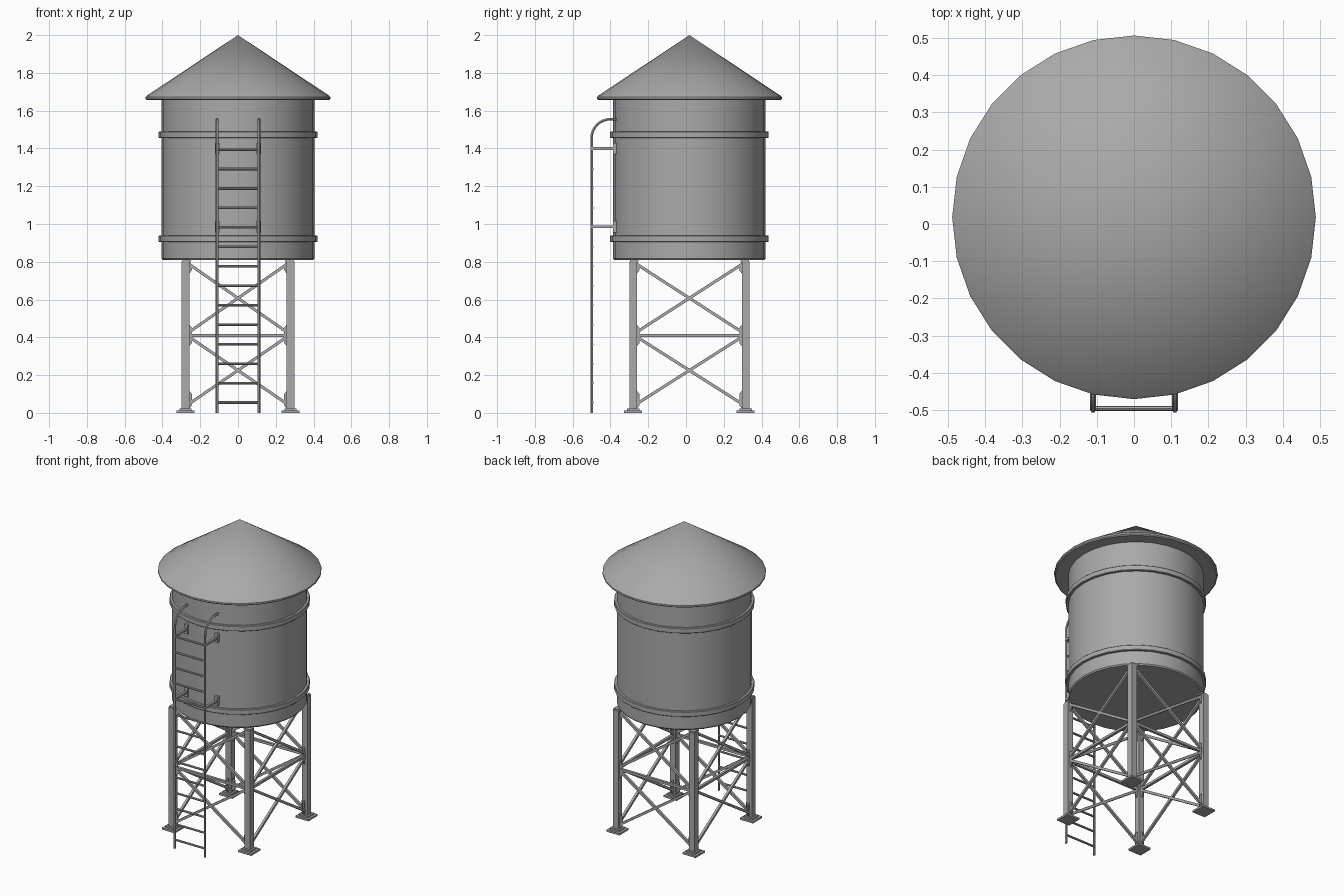
import bpy, bmesh, math
from mathutils import Vector

if "Cube" in bpy.data.objects:
    bpy.data.objects.remove(bpy.data.objects["Cube"])

CY = 0.018            # tower axis in y
LX, LY = 0.278, 0.298  # leg spacing from the axis

steel = bpy.data.materials.new("grey_steel")
steel.use_nodes = True
steel.diffuse_color = (0.4, 0.4, 0.4, 1)
steel.node_tree.nodes["Principled BSDF"].inputs["Base Color"].default_value = (0.4, 0.4, 0.4, 1)


def finish(name, bm, smooth=False):
    bmesh.ops.recalc_face_normals(bm, faces=bm.faces)
    mesh = bpy.data.meshes.new(name)
    bm.to_mesh(mesh)
    bm.free()
    mesh.materials.append(steel)
    obj = bpy.data.objects.new(name, mesh)
    bpy.context.collection.objects.link(obj)
    if smooth:
        bpy.ops.object.select_all(action="DESELECT")
        obj.select_set(True)
        bpy.context.view_layer.objects.active = obj
        bpy.ops.object.shade_smooth_by_angle(angle=math.radians(35))
    return obj


def lathe(name, profile, sides=28):
    """Spin an (r, z) profile round the tower axis."""
    bm = bmesh.new()
    verts = [bm.verts.new((r, CY, z)) for r, z in profile]
    edges = [bm.edges.new(pair) for pair in zip(verts, verts[1:])]
    bmesh.ops.spin(bm, geom=verts + edges, cent=(0, CY, 0), axis=(0, 0, 1),
                   angle=math.tau, steps=sides, use_duplicate=False)
    bmesh.ops.remove_doubles(bm, verts=bm.verts, dist=0.0005)
    return finish(name, bm, True)


def box(bm, centre, size):
    made = bmesh.ops.create_cube(bm, size=1)["verts"]
    bmesh.ops.scale(bm, vec=size, verts=made)
    bmesh.ops.translate(bm, vec=centre, verts=made)


def bar(bm, a, b, radius, sides=4):
    """Straight bar between two points."""
    a, b = Vector(a), Vector(b)
    made = bmesh.ops.create_cone(bm, cap_ends=True, segments=sides, radius1=radius,
                                 radius2=radius, depth=(b - a).length)["verts"]
    turn = (b - a).to_track_quat("Z", "Y").to_matrix()
    if sides == 4:
        spin = Vector((1, 1, 0)).normalized()
        side = Vector((-1, 1, 0)).normalized()
        for v in made:
            v.co = Vector((v.co.dot(spin), v.co.dot(side), v.co.z))
    bmesh.ops.rotate(bm, cent=(0, 0, 0), matrix=turn, verts=made)
    bmesh.ops.translate(bm, vec=(a + b) / 2, verts=made)


def plate(bm, points, thickness):
    """Flat polygon given a thickness across its plane."""
    face = bm.faces.new([bm.verts.new(p) for p in points])
    face.normal_update()
    shift = face.normal * thickness
    bmesh.ops.translate(bm, vec=-shift / 2, verts=face.verts)
    top = bmesh.ops.extrude_face_region(bm, geom=[face], use_keep_orig=True)["geom"]
    bmesh.ops.translate(bm, vec=shift, verts=[v for v in top if isinstance(v, bmesh.types.BMVert)])


# Tank, bands and roof
lathe("tank", [(0, 0.81), (0.398, 0.81), (0.404, 0.818), (0.404, 1.665), (0, 1.665)])
for name, z in (("lower_band", 0.922), ("upper_band", 1.472)):
    lathe(name, [(0.40, z - 0.017), (0.417, z - 0.017), (0.42, z - 0.014),
                 (0.42, z + 0.014), (0.417, z + 0.017), (0.40, z + 0.017)])
lathe("roof", [(0, 1.66), (0.482, 1.656), (0.489, 1.662), (0.489, 1.672),
               (0.482, 1.68), (0, 2.0)])

# Legs with feet and top caps
for sx, side in ((-1, "right"), (1, "left")):
    for sy, end in ((-1, "front"), (1, "back")):
        x, y = sx * LX, CY + sy * LY
        bm = bmesh.new()
        box(bm, (x, y, 0.41), (0.04, 0.04, 0.784))
        box(bm, (x - sx * 0.006, y - sy * 0.006, 0.806), (0.045, 0.045, 0.01))
        finish(f"{end}_{side}_leg", bm)
        bm = bmesh.new()
        box(bm, (x, y, 0.006), (0.095, 0.095, 0.012))
        box(bm, (x, y, 0.016), (0.065, 0.065, 0.012))
        finish(f"{end}_{side}_foot", bm)

# Cross bracing and gussets on the four sides
SIDES = {
    "front": (LX, lambda u, z: (u, CY - LY, z)),
    "back": (LX, lambda u, z: (u, CY + LY, z)),
    "right": (LY, lambda u, z: (-LX, CY + u, z)),
    "left": (LY, lambda u, z: (LX, CY + u, z)),
}
for name, (half, at) in SIDES.items():
    bm = bmesh.new()
    w = half - 0.015
    bar(bm, at(-w, 0.41), at(w, 0.41), 0.0115)
    for low, high in ((0.045, 0.405), (0.425, 0.79)):
        bar(bm, at(-w, low), at(w, high), 0.011)
        bar(bm, at(-w, high), at(w, low), 0.011)
    finish(f"{name}_braces", bm)

    bm = bmesh.new()
    for s in (-1, 1):
        outer, inner = s * w, s * (half - 0.034)
        for low, high in ((0.025, 0.115), (0.355, 0.465), (0.74, 0.80)):
            plate(bm, [at(outer, low), at(s * (half - 0.022), low),
                       at(inner, low + 0.015), at(inner, high - 0.015),
                       at(s * (half - 0.022), high), at(outer, high)], 0.008)
    finish(f"{name}_gussets", bm)

# Ladder rails, hooked over towards the tank
RX, RY, BEND = 0.11, -0.5, 0.1
for s, side in ((-1, "right"), (1, "left")):
    path = [(RY, 0)]
    for i in range(9):
        t = math.pi / 2 * i / 8
        path.append((RY + BEND * (1 - math.cos(t)), 1.455 + BEND * math.sin(t)))
    path.append((-0.368, 1.555))
    curve = bpy.data.curves.new("rail_path", "CURVE")
    curve.dimensions = "3D"
    curve.bevel_depth = 0.0078
    curve.bevel_resolution = 1
    curve.use_fill_caps = True
    spline = curve.splines.new("POLY")
    spline.points.add(len(path) - 1)
    for point, (y, z) in zip(spline.points, path):
        point.co = (s * RX, y, z, 1)
    temp = bpy.data.objects.new("rail_path", curve)
    bpy.context.collection.objects.link(temp)
    bpy.context.view_layer.update()
    shape = temp.evaluated_get(bpy.context.evaluated_depsgraph_get())
    bm = bmesh.new()
    bm.from_mesh(shape.to_mesh())
    bpy.data.objects.remove(temp)
    finish(f"{side}_ladder_rail", bm, True)

    # Stand-off brackets and their wall plates
    bm = bmesh.new()
    for z in (0.985, 1.40):
        bar(bm, (s * RX, RY, z), (s * RX, -0.37, z), 0.0105)
        box(bm, (s * RX, -0.377, z), (0.024, 0.02, 0.06))
    finish(f"{side}_ladder_brackets", bm)

# Ladder rungs
bm = bmesh.new()
for i in range(14):
    z = 0.055 + 0.103 * i
    bar(bm, (-RX, RY + 0.004, z), (RX, RY + 0.004, z), 0.0068, 8)
finish("ladder_rungs", bm, True)
